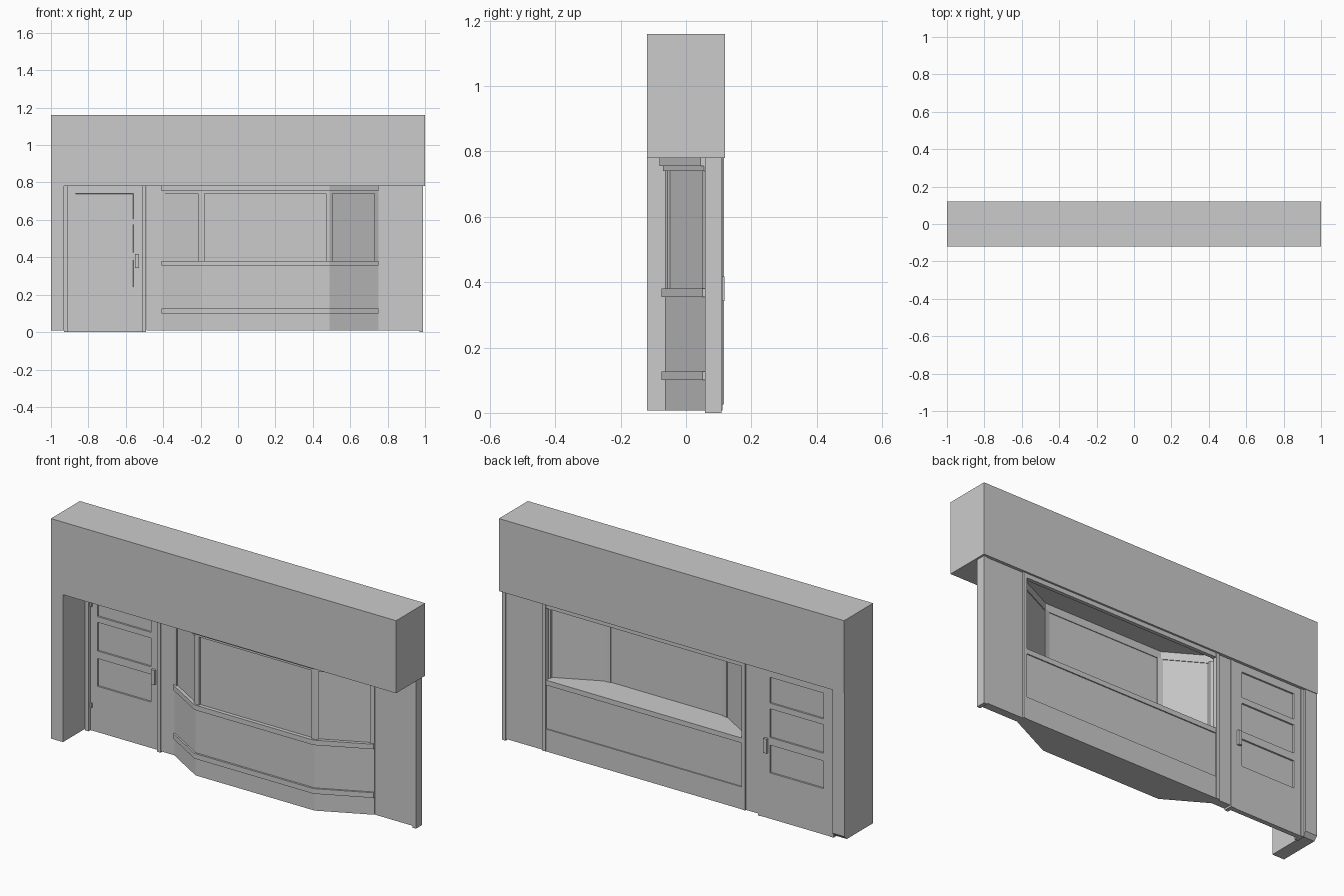
import bpy
import bmesh

if "Cube" in bpy.data.objects:
    bpy.data.objects.remove(bpy.data.objects["Cube"], do_unlink=True)

grey = bpy.data.materials.new("plain grey")
grey.use_nodes = True
COLOUR = (0.6, 0.6, 0.6, 1)
grey.diffuse_color = COLOUR
grey.node_tree.nodes["Principled BSDF"].inputs["Base Color"].default_value = COLOUR


def finish(name, bm):
    bmesh.ops.recalc_face_normals(bm, faces=bm.faces[:])
    mesh = bpy.data.meshes.new(name)
    bm.to_mesh(mesh)
    bm.free()
    mesh.materials.append(grey)
    obj = bpy.data.objects.new(name, mesh)
    bpy.context.collection.objects.link(obj)
    return obj


def prism(name, outline, z0, z1):
    """Upright solid from a plan outline."""
    bm = bmesh.new()
    low = [bm.verts.new((x, y, z0)) for x, y in outline]
    high = [bm.verts.new((x, y, z1)) for x, y in outline]
    bm.faces.new(low[::-1])
    bm.faces.new(high)
    for i in range(len(low)):
        j = (i + 1) % len(low)
        bm.faces.new((low[i], low[j], high[j], high[i]))
    return finish(name, bm)


def box(name, x, y, z):
    corners = [(x[0], y[0]), (x[1], y[0]), (x[1], y[1]), (x[0], y[1])]
    return prism(name, corners, *z)


BASE, HEAD = 0.008, 0.78
WALL = (0.062, 0.104)
BAY = [(-0.41, 0.06), (-0.20, -0.065), (0.49, -0.065), (0.75, 0.06)]


def bay_line(out):
    return [(x, y - out) for x, y in BAY]


def bay_strip(name, out, depth, z0, z1):
    """Band that follows the bay, pushed out from its face."""
    prism(name, bay_line(out) + bay_line(out - depth)[::-1], z0, z1)


# Fascia and end column, whose rear foot is bevelled
box("fascia", (-1, 1), (-0.12, 0.12), (HEAD, 1.16))
column = box("end_column", (-1, -0.93), (-0.12, 0.117), (BASE, HEAD))
bm = bmesh.new()
bm.from_mesh(column.data)
foot = [e for e in bm.edges if all(v.co.y > 0.1 and v.co.z < 0.1 for v in e.verts)]
bmesh.ops.bevel(bm, geom=foot, offset=0.02, segments=1, affect='EDGES')
bm.to_mesh(column.data)
bm.free()

# Walls and posts
box("pier_wall", (-0.49, -0.41), WALL, (BASE, HEAD))
box("side_wall", (0.75, 0.97), WALL, (BASE, HEAD))
box("end_post", (0.97, 0.99), (0.058, 0.108), (0, HEAD))
for name, x in (("door_jamb_outer", -0.93), ("door_jamb_inner", -0.512)):
    box(name, (x, x + 0.02), (0.062, 0.108), (0, HEAD))

# Bay window: solid base, bands, glazing and head
prism("bay_base", bay_line(0) + [(0.75, 0.104), (-0.41, 0.104)], BASE, 0.38)
bay_strip("bay_skirting_band", 0.01, 0.02, 0.1, 0.127)
bay_strip("bay_sill_band", 0.01, 0.02, 0.355, 0.381)
bay_strip("bay_glazing", -0.01, 0.006, 0.38, HEAD)
bay_strip("bay_head_lower", 0.005, 0.025, 0.74, 0.755)
bay_strip("bay_head_upper", 0.016, 0.036, 0.755, HEAD)

# Slim posts at each corner and end of the bay
for i, (x, y) in enumerate(BAY):
    toward = 1 if x < 0 else -1
    if 0 < i < 3:
        outline = [(x - toward * 0.015, y + 0.009), (x, y),
                   (x + toward * 0.02, y), (x + toward * 0.02, y + 0.02),
                   (x - toward * 0.008, y + 0.025)]
    else:
        outline = [(x, y), (x + toward * 0.02, y - 0.011),
                   (x + toward * 0.02, y + 0.02), (x, y + 0.03)]
    prism("bay_post", outline, 0.38, 0.745)

# Rear trim around the bay opening
box("rear_skirting", (-0.41, 0.75), (0.1, 0.11), (BASE, 0.125))
box("rear_sill", (-0.41, 0.75), (0.1, 0.11), (0.355, 0.381))
box("rear_head", (-0.41, 0.75), (0.09, 0.11), (0.757, HEAD))
for x in (-0.42, 0.735):
    box("rear_trim", (x, x + 0.02), (0.09, 0.112), (BASE, HEAD))

# Door with three panels sunk into both sides
xs = [-0.91, -0.87, -0.56, -0.512]
zs = [0, 0.24, 0.385, 0.425, 0.575, 0.605, 0.74, HEAD]
bm = bmesh.new()
grid = [[bm.verts.new((x, 0.08, z)) for x in xs] for z in zs]
for r in range(len(zs) - 1):
    for c in range(len(xs) - 1):
        bm.faces.new((grid[r][c], grid[r][c + 1], grid[r + 1][c + 1], grid[r + 1][c]))
made = bmesh.ops.extrude_face_region(bm, geom=bm.faces[:])["geom"]
bmesh.ops.translate(bm, vec=(0, 0.025, 0),
                    verts=[v for v in made if isinstance(v, bmesh.types.BMVert)])
bmesh.ops.recalc_face_normals(bm, faces=bm.faces[:])
panels = []
for f in bm.faces:
    mid = f.calc_center_median()
    row = any(zs[i] < mid.z < zs[i + 1] for i in (1, 3, 5))
    if abs(f.normal.y) > 0.9 and row and xs[1] < mid.x < xs[2]:
        panels.append(f)
bmesh.ops.inset_individual(bm, faces=panels, thickness=0.001, depth=-0.008)
finish("door", bm)

# Door handles and hinges
for name, y in (("front_handle", (0.067, 0.082)), ("rear_handle", (0.103, 0.118))):
    box(name, (-0.55, -0.53), y, (0.342, 0.418))
for z in (0.12, 0.65):
    box("hinge", (-0.912, -0.9), (0.074, 0.084), (z, z + 0.025))
